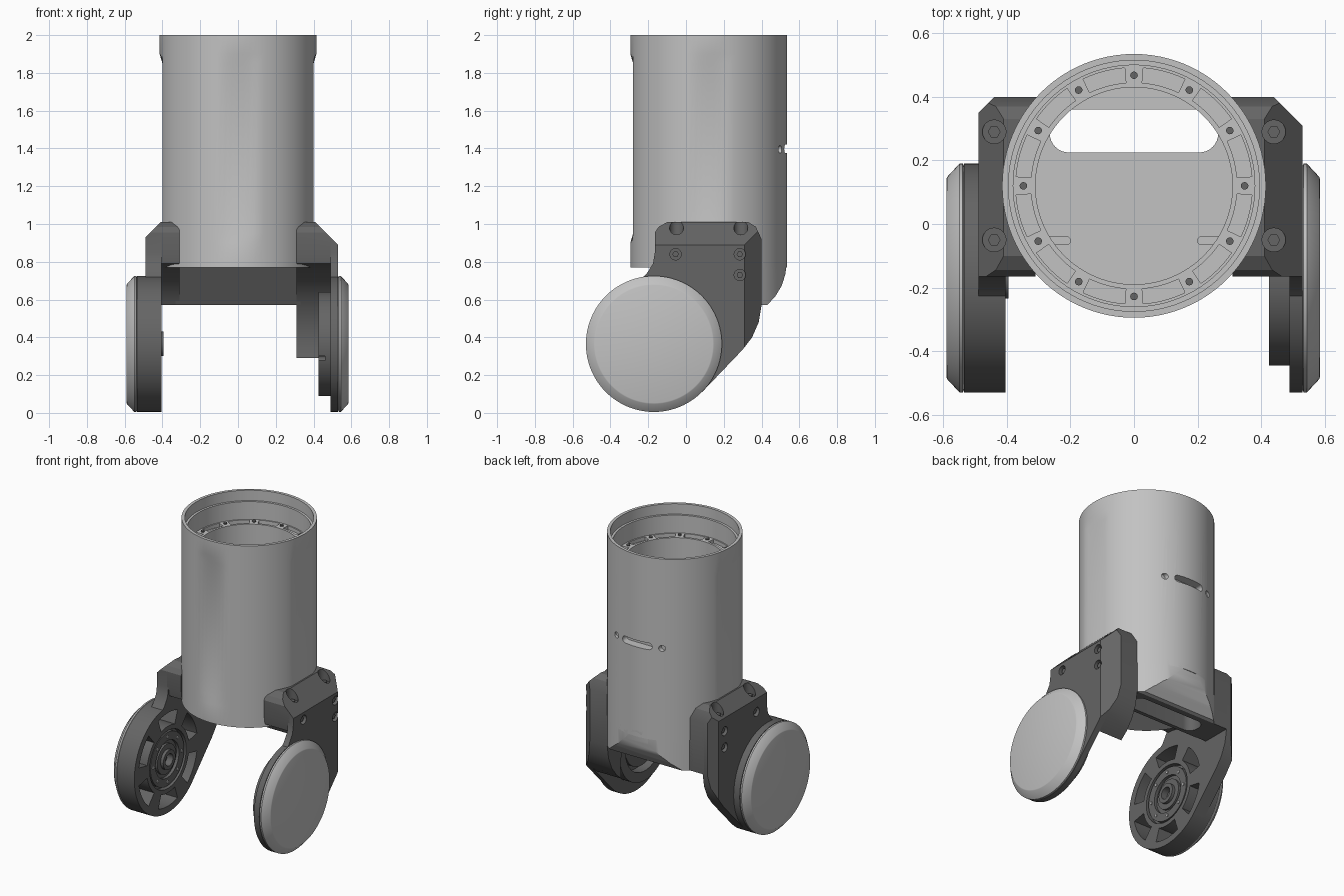
import bpy, bmesh, math

if "Cube" in bpy.data.objects:
    bpy.data.objects.remove(bpy.data.objects["Cube"], do_unlink=True)


def material(name, v):
    m = bpy.data.materials.new(name)
    m.use_nodes = True
    m.diffuse_color = (v, v, v, 1)
    m.node_tree.nodes["Principled BSDF"].inputs["Base Color"].default_value = (v, v, v, 1)
    return m


LIGHT = material("light grey", 0.54)
DARK = material("dark grey", 0.13)
parts = []
TY = 0.12                # tube axis in y
PY, PZ = -0.17, 0.365    # elbow pivot


def finish(name, bm, mat):
    bmesh.ops.remove_doubles(bm, verts=bm.verts, dist=1e-5)
    bmesh.ops.recalc_face_normals(bm, faces=bm.faces)
    me = bpy.data.meshes.new(name)
    bm.to_mesh(me)
    bm.free()
    ob = bpy.data.objects.new(name, me)
    bpy.context.collection.objects.link(ob)
    if mat:
        me.materials.append(mat)
        parts.append(ob)
    return ob


def prism(name, outlines, axis, lo, hi, mat=None):
    """Extrude 2D outlines along an axis."""
    place = {"x": lambda a, b, t: (t, a, b), "y": lambda a, b, t: (a, t, b),
             "z": lambda a, b, t: (a, b, t)}[axis]
    bm = bmesh.new()
    for pts in outlines:
        low = [bm.verts.new(place(a, b, lo)) for a, b in pts]
        top = [bm.verts.new(place(a, b, hi)) for a, b in pts]
        bm.faces.new(low)
        bm.faces.new(top)
        for i in range(len(pts)):
            j = (i + 1) % len(pts)
            bm.faces.new((low[i], low[j], top[j], top[i]))
    return finish(name, bm, mat)


def lathe(name, profile, axis, mat, n=96):
    """Revolve (radius, along) points about the tube (z) or pivot (x) axis."""
    bm = bmesh.new()
    rings = []
    for r, t in profile:
        ring = []
        for i in range(n):
            a = 2 * math.pi * i / n
            u, v = r * math.cos(a), r * math.sin(a)
            ring.append(bm.verts.new((u, TY + v, t) if axis == "z" else (t, PY + u, PZ + v)))
        rings.append(ring)
    pairs = list(zip(rings, rings[1:]))
    if profile[0][0] > 0:
        pairs.append((rings[-1], rings[0]))
    for p, q in pairs:
        for i in range(n):
            j = (i + 1) % n
            bm.faces.new((p[i], p[j], q[j], q[i]))
    return finish(name, bm, mat)


def arc(cx, cy, r, a0, a1, n=24):
    return [(cx + r * math.cos(math.radians(a0 + (a1 - a0) * i / n)),
             cy + r * math.sin(math.radians(a0 + (a1 - a0) * i / n))) for i in range(n + 1)]


def circle(cx, cy, r, n=32):
    return arc(cx, cy, r, 0, 360, n)[:-1]


def sector(cx, cy, r0, r1, mid, half):
    return arc(cx, cy, r1, mid - half, mid + half, 10) + arc(cx, cy, r0, mid + half, mid - half, 10)


def rounded(x0, x1, y0, y1, r):
    return (arc(x1 - r, y1 - r, r, 0, 90, 8) + arc(x0 + r, y1 - r, r, 90, 180, 8)
            + arc(x0 + r, y0 + r, r, 180, 270, 8) + arc(x1 - r, y0 + r, r, 270, 360, 8))


def boolean(ob, cutter, operation="DIFFERENCE", keep=False):
    mod = ob.modifiers.new("cut", "BOOLEAN")
    mod.operation, mod.solver, mod.object = operation, "EXACT", cutter
    bpy.context.view_layer.objects.active = ob
    bpy.ops.object.modifier_apply(modifier=mod.name)
    if not keep:
        bpy.data.objects.remove(cutter, do_unlink=True)


# Main tube: stepped bore, floor, flattened waist
tube = lathe("tube_body", [
    (0, .77), (.415, .77), (.415, .90), (.415, .95), (.415, 1.85), (.415, 1.90), (.415, 2),
    (.395, 2), (.395, 1.93), (.38, 1.93), (.38, 1.81), (.31, 1.81), (.31, .83), (0, .83)], "z", LIGHT)
for v in tube.data.vertices:
    if .94 < v.co.z < 1.86 and math.hypot(v.co.x, v.co.y - TY) > .41:
        v.co.x = max(-.40, min(.40, v.co.x))
        v.co.y = max(-.28, v.co.y)

# Pockets and bolts on the inner flange
boolean(tube, prism("pockets", [sector(0, TY, .325, .372, 15 + 30 * k, 10.5) for k in range(12)],
                    "z", 1.785, 1.85))
prism("flange_bolts", [circle(.348 * math.cos(math.pi * k / 6), TY + .348 * math.sin(math.pi * k / 6), .012, 12)
                       for k in range(12)], "z", 1.805, 1.818, DARK)

# Rear slot with screw holes, and small grooves in the floor
boolean(tube, prism("rear_slot", [rounded(-.11, .11, 1.375, 1.42, .022), circle(-.17, 1.395, .02),
                                  circle(.17, 1.395, .02)], "y", .475, .6))
boolean(tube, prism("grooves", [rounded(s - .04, s + .04, -.065, -.04, .012) for s in (-.24, .24)],
                    "z", .79, .9))

# Rear chin curving inward under the tube
chin = prism("rear_chin", [[(.40, .82), (.56, .82), (.535, .80), (.525, .73), (.505, .67), (.475, .62),
                            (.43, .57), (.40, .57)]], "x", -.45, .45, LIGHT)
boolean(chin, prism("chin_round", [circle(0, TY, .415, 96)], "z", .4, 1.0), "INTERSECT")

# Bridge between the brackets
bridge = prism("bridge", [[(.10, .775), (.20, .57), (.40, .57), (.40, .775)]], "x", -.33, .33, DARK)

# Cable opening through floor and bridge
opening = prism("opening", [rounded(-.265, .265, .225, .36, .06)], "z", .5, .832)
boolean(bridge, opening, keep=True)
boolean(tube, opening)

# Bracket outlines in side view
TOP = [(-.175, .79), (-.165, .85), (-.165, .955), (-.145, .985), (-.10, 1.01), (.33, 1.01), (.37, .985),
       (.40, .92), (.40, .57)]
BEND = [(.385, .48), (.35, .40), (.30, .335)]
plate = arc(PY, PZ, .34, -45, 105) + [(-.21, .735)] + TOP + BEND + [(.085, .11)]
deep_block = arc(PY, PZ, .425, -10, 88) + TOP[1:] + BEND
short_block = arc(PY, PZ, .425, 28.9, 88) + TOP[1:]


def span(s, a, b):
    return min(s * a, s * b), max(s * a, s * b)


# Brackets: left is +x, right is -x
for side, s, outer, inner_x, block in (("left", 1, .53, .49, deep_block), ("right", -1, .49, .405, short_block)):
    pieces = [prism(side + "_bracket_plate", [plate], "x", *span(s, inner_x, outer), DARK),
              prism(side + "_bracket_block", [block], "x", *span(s, .31, inner_x + .01), DARK)]
    for ob in pieces:
        # sloped shoulder and rear corner
        boolean(ob, prism("shoulder", [[(s * .36, 1.06), (s * .60, .82), (s * .60, 1.06)]], "y", -.7, .7))
        boolean(ob, prism("corner", [[(s * .60, .24), (s * .60, .44), (s * .40, .44)]], "z", -.1, 1.1))
        # screw holes
        boolean(ob, prism("side_holes", [circle(-.055, .84, .03), circle(.285, .84, .03),
                                         circle(.285, .73, .03)], "x", *span(s, outer - .03, .6)))
        boolean(ob, prism("top_holes", [circle(s * .44, .29, .037), circle(s * .44, -.05, .037)],
                          "z", .93, 1.1))
    prism(side + "_screws", [circle(y, z, .017, 6) for y, z in ((-.055, .84), (.285, .84), (.285, .73))],
          "x", *span(s, outer - .035, outer - .012), DARK)
    prism(side + "_shoulder_screws", [circle(s * .44, y, .02, 6) for y in (.29, -.05)], "z", .92, .945, DARK)

# Right pivot disc with spoke pockets
disc = prism("right_pivot_disc", [circle(PY, PZ, .36, 96)], "x", -.535, -.405, DARK)
boolean(disc, prism("spokes", [sector(PY, PZ, .225, .315, 30 + 60 * k, 19) for k in range(6)], "x", -.6, -.3))
boolean(disc, prism("hub_seat", [circle(PY, PZ, .195, 64)], "x", -.44, -.3))
lathe("right_hub", [(0, -.50), (.18, -.50), (.18, -.41), (.125, -.41), (.125, -.43), (.10, -.43), (.10, -.415),
                    (.065, -.415), (.065, -.395), (.04, -.395), (.04, -.47), (0, -.47)], "x", DARK, 64)
prism("right_hub_bolts", [circle(PY + .152 * math.cos(k * math.pi / 4), PZ + .152 * math.sin(k * math.pi / 4),
                                 .01, 10) for k in range(8)], "x", -.42, -.404, LIGHT)

# Left pivot disc with bearing ring and hub
prism("left_pivot_disc", [circle(PY, PZ, .36, 96)], "x", .49, .53, DARK)
ring = lathe("left_bearing", [(.275, .495), (.275, .425), (.21, .425), (.21, .495)], "x", DARK)
boolean(ring, prism("notches", [rounded(-.45, -.37, z - .012, z + .012, .01) for z in (.29, .56)],
                    "x", .40, .46))
lathe("left_hub", [(0, .495), (.18, .495), (.18, .45), (.11, .45), (.11, .47), (.07, .47), (.07, .44),
                   (.04, .44), (.04, .48), (0, .48)], "x", DARK, 64)

# Bevelled outer caps
for side, s, x in (("left", 1, .53), ("right", -1, .535)):
    lathe(side + "_cap", [(0, s * x), (.352, s * x), (.36, s * (x + .004)), (.36, s * (x + .014)),
                          (.318, s * (x + .053)), (.312, s * (x + .055)), (0, s * (x + .055))], "x", LIGHT)

# Smooth curved faces, keep hard edges
bpy.ops.object.select_all(action="DESELECT")
for ob in parts:
    ob.select_set(True)
bpy.context.view_layer.objects.active = parts[0]
bpy.ops.object.shade_smooth_by_angle(angle=math.radians(25))
